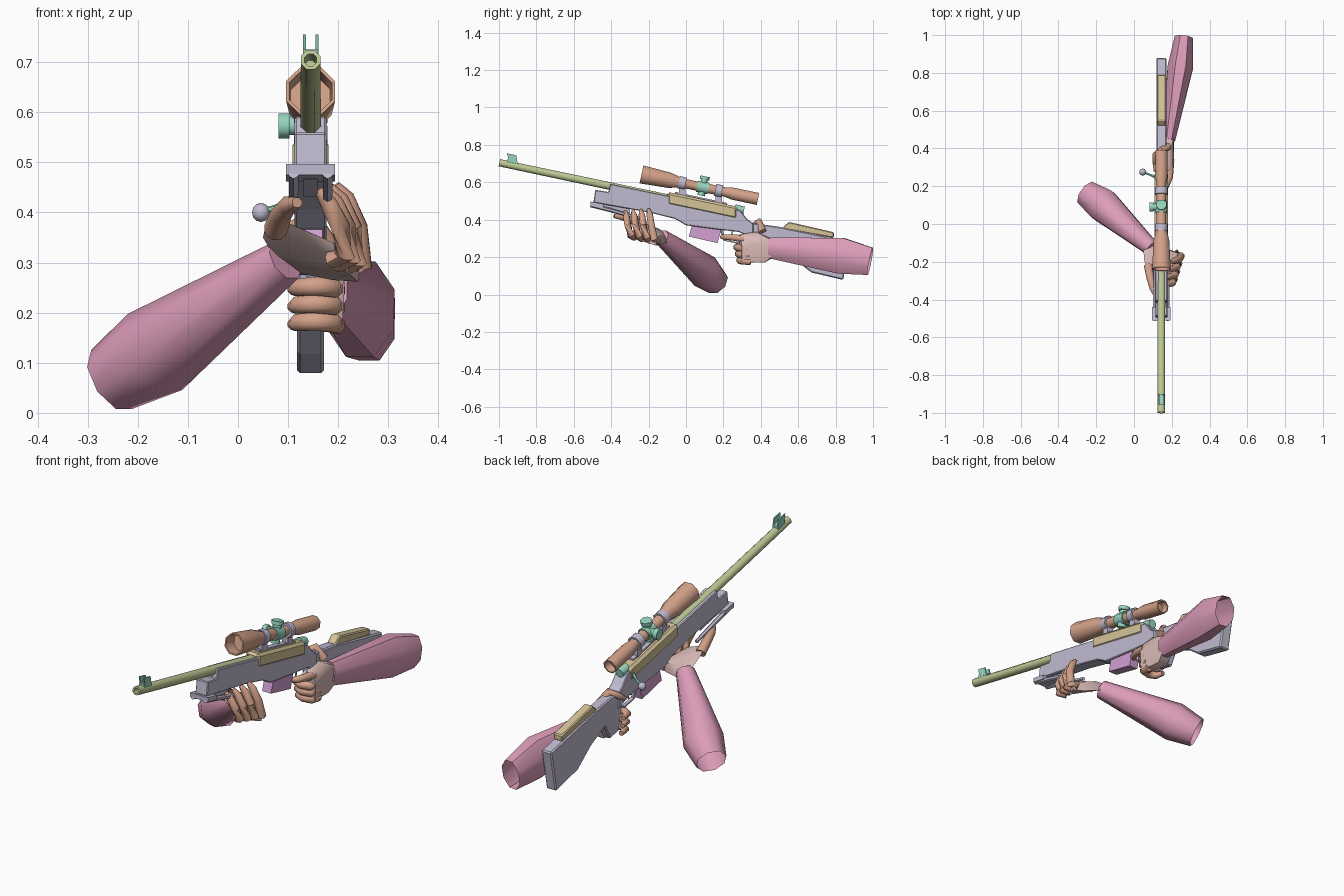
import bpy, bmesh, math
from mathutils import Vector

CX = 0.145          # x of the rifle's centre plane
SLOPE = -0.211      # tilt of the rifle, dz/dy
AXIS = Vector((0, 1, SLOPE)).normalized()


def material(name, srgb):
    m = bpy.data.materials.new(name)
    lin = [((c / 255 + 0.055) / 1.055) ** 2.4 for c in srgb]
    m.diffuse_color = (*lin, 1)
    return m


LAVENDER = material("lavender", (192, 187, 208))
OLIVE = material("olive", (190, 202, 150))
TAN = material("tan", (214, 196, 152))
SALMON = material("salmon", (212, 162, 138))
TEAL = material("teal", (150, 212, 190))
ROSE = material("rose", (220, 156, 185))
ORCHID = material("orchid", (210, 160, 212))
BLUSH = material("blush", (217, 187, 183))


def finish(name, bm, mat, smooth=0, bevel=0):
    bmesh.ops.recalc_face_normals(bm, faces=bm.faces)
    me = bpy.data.meshes.new(name)
    bm.to_mesh(me)
    bm.free()
    me.materials.append(mat)
    if smooth:
        me.shade_smooth()
        me.set_sharp_from_angle(angle=math.radians(smooth))
    ob = bpy.data.objects.new(name, me)
    bpy.context.collection.objects.link(ob)
    if bevel:
        mod = ob.modifiers.new("bevel", 'BEVEL')
        mod.width, mod.segments = bevel, 1
    return ob


def prism(name, pts, half, mat, cx=CX, bevel=0):
    """Side profile (y, z) extruded across x."""
    bm = bmesh.new()
    f = bm.faces.new([bm.verts.new((cx - half, y, z)) for y, z in pts])
    r = bmesh.ops.extrude_face_region(bm, geom=[f])
    verts = [v for v in r["geom"] if isinstance(v, bmesh.types.BMVert)]
    bmesh.ops.translate(bm, verts=verts, vec=(2 * half, 0, 0))
    return finish(name, bm, mat, bevel=bevel)


def loft(name, path, radii, mat, sides=8, axis=None, caps=(True, True), smooth=50):
    """Rings along a path; a radius is a number or (across, up)."""
    bm = bmesh.new()
    P = [Vector(p) for p in path]
    rings = []
    for i, p in enumerate(P):
        t = axis or (P[min(i + 1, len(P) - 1)] - P[max(i - 1, 0)]).normalized()
        ref = Vector((1, 0, 0)) if abs(t.z) > 0.9 else Vector((0, 0, 1))
        a = t.cross(ref).normalized()
        b = a.cross(t)
        r = radii[i] if isinstance(radii[i], tuple) else (radii[i], radii[i])
        rings.append([bm.verts.new(p + a * r[0] * math.cos(w) + b * r[1] * math.sin(w))
                      for w in [(k + 0.5) * math.tau / sides for k in range(sides)]])
    for q, s in zip(rings, rings[1:]):
        for k in range(sides):
            n = (k + 1) % sides
            bm.faces.new((q[k], q[n], s[n], s[k]))
    for on, ring in zip(caps, (rings[0], rings[-1])):
        if on:
            bm.faces.new(ring)
    return finish(name, bm, mat, smooth)


def hull(name, pts, mat):
    bm = bmesh.new()
    for p in pts:
        bm.verts.new(p)
    r = bmesh.ops.convex_hull(bm, input=bm.verts)
    loose = [v for v in bm.verts if not v.link_faces]
    bmesh.ops.delete(bm, geom=loose, context='VERTS')
    return finish(name, bm, mat, 50)


def on_line(z0, ys):
    """Points on a rifle-parallel line with height z0 at y = 0."""
    return [(CX, y, z0 + SLOPE * y) for y in ys]


def slab(y0, y1, z0, low, high):
    """Side profile of a strip parallel to the rifle."""
    return [(y0, z0 + SLOPE * y0 + low), (y1, z0 + SLOPE * y1 + low),
            (y1, z0 + SLOPE * y1 + high), (y0, z0 + SLOPE * y0 + high)]


# Stock, grip and butt
prism("fore_stock", [(-0.485, 0.56), (-0.415, 0.548), (-0.405, 0.592), (0, 0.508),
                     (0.29, 0.45), (0.33, 0.40), (0.36, 0.38), (0.36, 0.30),
                     (0.28, 0.335), (0.19, 0.345), (0.0, 0.37), (-0.06, 0.405),
                     (-0.19, 0.437), (-0.495, 0.492)], 0.032, LAVENDER, bevel=0.004)
prism("butt_stock", [(0.34, 0.385), (0.5, 0.362), (0.88, 0.283), (0.84, 0.078),
                     (0.67, 0.118), (0.57, 0.195), (0.46, 0.25), (0.42, 0.175),
                     (0.35, 0.19), (0.325, 0.30)], 0.027, LAVENDER, bevel=0.006)
prism("cheek_rest", [(0.52, 0.362), (0.55, 0.388), (0.79, 0.333), (0.79, 0.302),
                     (0.52, 0.35)], 0.023, TAN, bevel=0.005)
prism("magazine", [(0.035, 0.38), (0.19, 0.35), (0.168, 0.275), (0.015, 0.31)],
      0.024, ORCHID)

# Trigger and guard
loft("trigger_guard", [(CX, 0.19, 0.345), (CX, 0.205, 0.29), (CX, 0.28, 0.275),
                       (CX, 0.33, 0.30)], [(0.012, 0.005)] * 4, LAVENDER, 4)
loft("trigger", [(CX, 0.25, 0.345), (CX, 0.24, 0.30)], [0.006, 0.004], TEAL, 4)

# Barrel with bored muzzle, receiver and front sight
loft("barrel", on_line(0.494, [-0.94, -0.998, -0.998, 0.0]),
     [0.012, 0.013, 0.021, 0.023], OLIVE, 8, AXIS)
prism("receiver", slab(-0.1, 0.275, 0.494, -0.035, 0.034), 0.036, TAN, bevel=0.012)
prism("sight_base", slab(-0.955, -0.9, 0.494, 0.012, 0.03), 0.015, TEAL)
for side in (-1, 1):
    prism("sight_prong", [(-0.948, 0.715), (-0.957, 0.755), (-0.908, 0.745),
                          (-0.9, 0.7)], 0.003, TEAL, CX + side * 0.0125)

# Bolt with curved handle and ball
loft("bolt", on_line(0.515, [0.26, 0.31]), [0.025, 0.022], TEAL, 8, AXIS)
loft("bolt_handle", [(0.135, 0.245, 0.455), (0.11, 0.25, 0.43), (0.085, 0.26, 0.413),
                     (0.05, 0.275, 0.402)], [0.008, 0.008, 0.006, 0.006], TEAL, 6)
bm = bmesh.new()
bmesh.ops.create_uvsphere(bm, u_segments=10, v_segments=6, radius=0.019)
bmesh.ops.translate(bm, verts=bm.verts, vec=(0.046, 0.275, 0.4))
finish("bolt_ball", bm, LAVENDER, 50)

# Scope: hollow at both ends
Z_SCOPE = 0.592
loft("scope", on_line(Z_SCOPE, [-0.18, -0.238, -0.238, -0.09, -0.02, 0.21, 0.25,
                                0.385, 0.385, 0.35]),
     [0.042, 0.046, 0.053, 0.045, 0.027, 0.027, 0.035, 0.035, 0.029, 0.027],
     SALMON, 8, AXIS)
for y in (-0.02, 0.175):
    loft("scope_ring", on_line(Z_SCOPE, [y - 0.018, y + 0.018]), [0.036] * 2,
         LAVENDER, 8, AXIS)
    prism("ring_foot", slab(y - 0.018, y + 0.018, Z_SCOPE, -0.066, -0.025), 0.016, LAVENDER)
prism("scope_rail", slab(-0.06, 0.22, 0.494, 0.03, 0.042), 0.014, LAVENDER)
C = Vector((CX, 0.09, Z_SCOPE + SLOPE * 0.09))
UP = Vector((0, -SLOPE, 1)).normalized()
loft("turret_collar", on_line(Z_SCOPE, [0.06, 0.12]), [0.033] * 2, TEAL, 8, AXIS)
loft("top_turret", [C + UP * 0.01, C + UP * 0.042, C + UP * 0.042, C + UP * 0.06],
     [0.02, 0.02, 0.028, 0.028], TEAL, 8, UP)
LEFT = Vector((-1, 0, 0))
loft("side_turret", [C + LEFT * 0.01, C + LEFT * 0.042, C + LEFT * 0.042, C + LEFT * 0.064],
     [0.02, 0.02, 0.027, 0.027], TEAL, 8, LEFT)
loft("lower_collar", [C - UP * 0.01, C - UP * 0.045], [0.022] * 2, TEAL, 8, UP)

# Folded bipod
prism("bipod_bar", [(-0.51, 0.475), (-0.44, 0.462), (-0.44, 0.484), (-0.51, 0.497)],
      0.049, LAVENDER)
for side in (-1, 1):
    x = CX + side * 0.034
    loft("bipod_leg", [(x, -0.51, 0.478), (x, -0.4, 0.45), (x, -0.24, 0.405)],
         [0.011, 0.011, 0.009], LAVENDER, 6)
prism("bipod_mount", slab(-0.47, -0.30, 0.393, -0.025, 0.015), 0.014, LAVENDER)

# Sleeves, open at the elbow
loft("right_sleeve", [(0.185, 0.445, 0.25), (0.245, 0.83, 0.207), (0.264, 0.985, 0.177)],
     [(0.036, 0.06), (0.073, 0.104), (0.053, 0.08)], ROSE, 8, caps=(True, False))
loft("left_sleeve", [(0.095, -0.13, 0.305), (-0.165, 0.10, 0.122), (-0.252, 0.163, 0.067)],
     [(0.044, 0.044), (0.095, 0.093), (0.072, 0.072)], ROSE, 8, caps=(True, False))

# Right hand round the grip
hull("right_palm", [(0.155, 0.46, 0.30), (0.21, 0.46, 0.29), (0.21, 0.46, 0.205),
                    (0.16, 0.46, 0.195), (0.175, 0.28, 0.32), (0.205, 0.29, 0.315),
                    (0.213, 0.30, 0.25), (0.208, 0.30, 0.175), (0.175, 0.29, 0.17),
                    (0.14, 0.40, 0.33), (0.19, 0.37, 0.335), (0.2, 0.42, 0.17),
                    (0.15, 0.42, 0.17)], BLUSH)
for i in range(3):
    z, d = 0.25 - 0.035 * i, 0.008 * i
    loft("right_finger", [(0.196, 0.33 + d, z - 0.005), (0.19, 0.285 + d, z),
                          (0.15, 0.272 + d, z + 0.003), (0.118, 0.288 + d, z),
                          (0.11, 0.33 + d, z - 0.003)],
         [0.019, 0.021, 0.02, 0.018, 0.012], SALMON, 8)
loft("right_index", [(0.192, 0.31, 0.297), (0.19, 0.25, 0.305), (0.172, 0.2, 0.308),
                     (0.155, 0.188, 0.308)], [0.021, 0.018, 0.015, 0.009], SALMON, 8)
loft("right_thumb", [(0.18, 0.41, 0.335), (0.145, 0.39, 0.39), (0.112, 0.365, 0.37),
                     (0.107, 0.32, 0.34)], [0.021, 0.018, 0.016, 0.009], SALMON, 8)

# Left hand under the fore stock
hull("left_palm", [(0.05, -0.14, 0.35), (0.07, -0.13, 0.315), (0.115, -0.10, 0.28),
                   (0.135, -0.12, 0.33), (0.075, -0.24, 0.39), (0.055, -0.2, 0.375),
                   (0.12, -0.27, 0.37), (0.19, -0.285, 0.34), (0.2, -0.27, 0.295),
                   (0.24, -0.16, 0.262), (0.245, -0.16, 0.30), (0.19, -0.14, 0.265)], BLUSH)
for i in range(4):
    s = i / 3                           # 0 at the index, 1 at the little finger
    x, y = 0.205 + 0.035 * s, -0.285 + 0.125 * s
    loft("left_finger", [(x - 0.02, y + 0.01, 0.305 - 0.025 * s),
                         (x + 0.008, y - 0.01, 0.315 - 0.02 * s),
                         (x, y - 0.025, 0.37), (x - 0.025, y - 0.035, 0.42 + 0.01 * s),
                         (x - 0.045, y - 0.04, 0.445 + 0.01 * s)],
         [0.018, 0.021, 0.02, 0.017, 0.009], SALMON, 8)
loft("left_thumb", [(0.075, -0.22, 0.365), (0.085, -0.28, 0.395), (0.1, -0.34, 0.415),
                    (0.118, -0.385, 0.42)], [0.024, 0.022, 0.019, 0.011], SALMON, 8)
